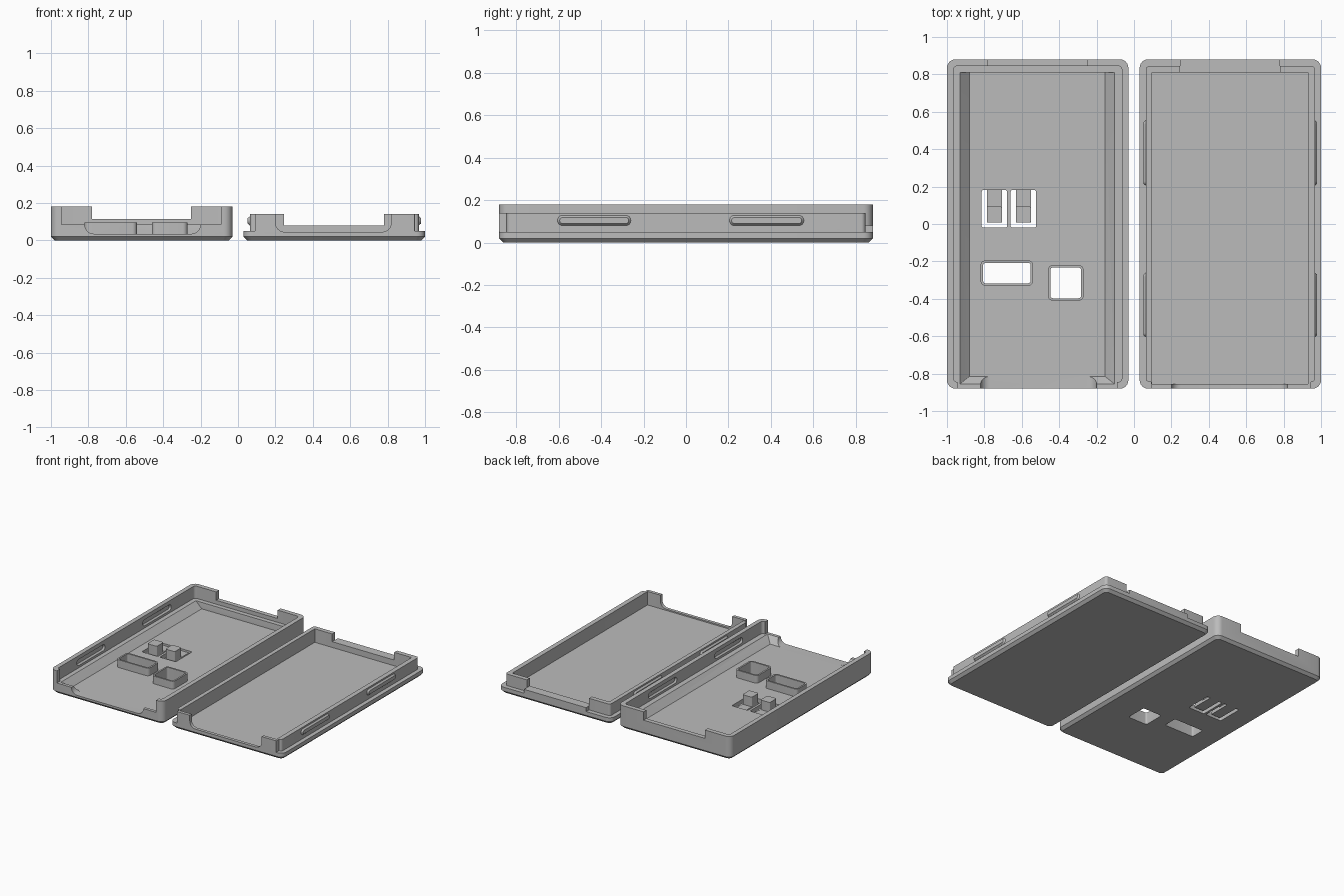
import bpy, bmesh, math

if "Cube" in bpy.data.objects:
    bpy.data.objects.remove(bpy.data.objects["Cube"])

grey = bpy.data.materials.new("plain_grey")
grey.diffuse_color = (0.5, 0.5, 0.5, 1)
grey.use_nodes = True
grey.node_tree.nodes["Principled BSDF"].inputs["Base Color"].default_value = grey.diffuse_color


def outline(a0, a1, b0, b1, r, n=6):
    """Rounded rectangle as a list of 2D points."""
    r = max(r, 0.0005)
    pts = []
    for i, (a, b) in enumerate([(a1 - r, b1 - r), (a0 + r, b1 - r), (a0 + r, b0 + r), (a1 - r, b0 + r)]):
        for k in range(n + 1):
            t = math.pi / 2 * (i + k / n)
            pts.append((a + r * math.cos(t), b + r * math.sin(t)))
    return pts


def loft(name, sections, axis="z"):
    """Solid through rounded rectangles (a0, a1, b0, b1, level, radius)."""
    place = {"z": lambda a, b, l: (a, b, l),
             "y": lambda a, b, l: (a, l, b),
             "x": lambda a, b, l: (l, a, b)}[axis]
    bm = bmesh.new()
    rings = []
    for a0, a1, b0, b1, level, r in sections:
        rings.append([bm.verts.new(place(a, b, level)) for a, b in outline(a0, a1, b0, b1, r)])
    for lo, hi in zip(rings, rings[1:]):
        for i in range(len(lo)):
            j = (i + 1) % len(lo)
            bm.faces.new((lo[i], lo[j], hi[j], hi[i]))
    bm.faces.new(rings[0])
    bm.faces.new(rings[-1])
    bmesh.ops.recalc_face_normals(bm, faces=bm.faces)
    me = bpy.data.meshes.new(name)
    bm.to_mesh(me)
    bm.free()
    me.materials.append(grey)
    ob = bpy.data.objects.new(name, me)
    bpy.context.collection.objects.link(ob)
    return ob


def prism(name, a0, a1, b0, b1, l0, l1, r=0.0, axis="z"):
    return loft(name, [(a0, a1, b0, b1, l0, r), (a0, a1, b0, b1, l1, r)], axis)


def combine(target, tool, op="DIFFERENCE"):
    """Apply a boolean and remove the tool."""
    m = target.modifiers.new("bool", "BOOLEAN")
    m.object, m.operation, m.solver = tool, op, "EXACT"
    bpy.context.view_layer.objects.active = target
    bpy.ops.object.modifier_apply(modifier=m.name)
    bpy.data.objects.remove(tool)


def tray(name, x0, x1, top):
    """Rounded slab with a chamfered bottom edge."""
    c = 0.02
    return loft(name, [(x0 + c, x1 - c, -0.88 + c, 0.88 - c, 0, 0.03),
                       (x0, x1, -0.88, 0.88, c, 0.045), (x0, x1, -0.88, 0.88, top, 0.045)])


CLIPS = [(-0.605, -0.26), (0.205, 0.555)]

# ---- case half: deep shell with thin rim and sloped lower walls
case = tray("case_shell", -1.0, -0.03, 0.18)
combine(case, prism("cut", -0.965, -0.065, -0.845, 0.845, 0.085, 0.3, 0.02))
combine(case, loft("cut", [(-0.88, -0.155, -0.815, 0.81, 0.035, 0),
                           (-0.93, -0.105, -0.855, 0.81, 0.085, 0),
                           (-0.93, -0.105, -0.855, 0.81, 0.12, 0)]))
# front opening, rounded cable dip and back notch
combine(case, prism("cut", -0.945, -0.09, -1, -0.8, 0.085, 0.3))
combine(case, prism("cut", -0.82, -0.2, 0.035, 0.4, -1, -0.8, 0.05, "y"))
combine(case, prism("cut", -0.78, -0.25, 0.83, 1, 0.115, 0.3))
# snap grooves inside the long walls
for y0, y1 in CLIPS:
    for x, s in ((-0.965, -1), (-0.065, 1)):
        combine(case, loft("cut", [(y0, y1, 0.102, 0.15, x - s * 0.01, 0.023),
                                   (y0, y1, 0.102, 0.15, x, 0.023),
                                   (y0 + 0.01, y1 - 0.01, 0.112, 0.14, x + s * 0.012, 0.013)], "x"))

# raised window frames with through holes
for x0, x1, y0, y1 in [(-0.82, -0.54, -0.33, -0.195), (-0.46, -0.27, -0.41, -0.22)]:
    combine(case, prism("frame", x0, x1, y0, y1, 0.02, 0.095, 0.025), "UNION")
    t = 0.013
    combine(case, prism("cut", x0 + t, x1 - t, y0 + t, y1 - t, -0.1, 0.2, 0.013))

# push buttons: flexible tongues in slots, each with a post
for x in (-0.815, -0.66):
    combine(case, prism("cut", x, x + 0.137, -0.02, 0.182, -0.1, 0.06, 0.012))
    combine(case, prism("tongue", x + 0.028, x + 0.109, 0.008, 0.2, 0, 0.02), "UNION")
    combine(case, prism("post", x + 0.028, x + 0.109, 0.008, 0.093, 0.01, 0.095, 0.008), "UNION")

# ---- lid half: flange with an inset wall
lid = tray("lid_shell", 0.03, 1.0, 0.05)
combine(lid, prism("wall", 0.063, 0.967, -0.845, 0.845, 0.04, 0.14, 0.02), "UNION")
combine(lid, prism("front_wall", 0.09, 0.945, -0.88, -0.83, 0.04, 0.14), "UNION")
combine(lid, prism("cut", 0.095, 0.93, -0.855, 0.81, 0.035, 0.3))
# back notch with a low sill reaching the outside
combine(lid, prism("cut", 0.245, 0.78, 0.8, 1, 0.08, 0.3))
combine(lid, prism("sill", 0.245, 0.78, 0.81, 0.88, 0.04, 0.08), "UNION")
# rounded cable dip at the front
combine(lid, prism("cut", 0.2, 0.82, 0.045, 0.4, -1, -0.8, 0.05, "y"))
# snap ridges on the long walls
for y0, y1 in CLIPS:
    for x, s in ((0.063, -1), (0.967, 1)):
        combine(lid, loft("ridge", [(y0, y1, 0.08, 0.128, x - s * 0.01, 0.023),
                                    (y0, y1, 0.08, 0.128, x, 0.023),
                                    (y0 + 0.01, y1 - 0.01, 0.09, 0.118, x + s * 0.012, 0.013)], "x"), "UNION")

# smooth rounded corners, keep the edges sharp
for ob in (case, lid):
    bpy.ops.object.select_all(action="DESELECT")
    ob.select_set(True)
    bpy.context.view_layer.objects.active = ob
    bpy.ops.object.shade_smooth_by_angle(angle=math.radians(25))
